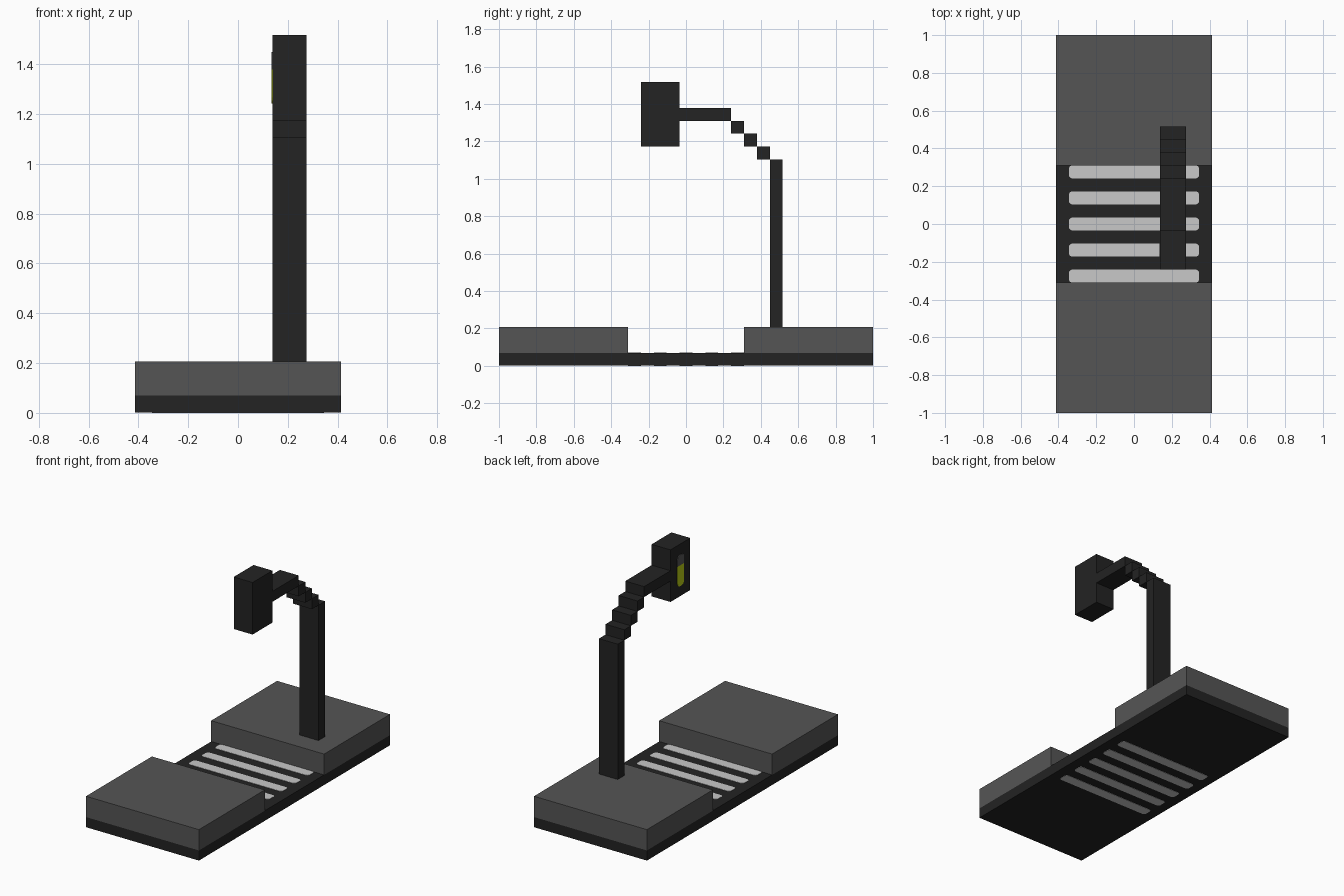
import bpy, bmesh, math
from mathutils import Matrix

if "Cube" in bpy.data.objects:
    bpy.data.objects.remove(bpy.data.objects["Cube"])

U = 2 / 29  # grid module of the blocky design


def mat(name, r, g, b):
    lin = lambda c: ((c / 255 + 0.055) / 1.055) ** 2.4
    m = bpy.data.materials.new(name)
    m.diffuse_color = (lin(r), lin(g), lin(b), 1)
    m.use_nodes = True
    m.node_tree.nodes["Principled BSDF"].inputs["Base Color"].default_value = m.diffuse_color
    return m


black = mat("black", 35, 35, 35)
grey = mat("pavement grey", 85, 85, 85)
white = mat("stripe white", 200, 200, 200)
lime = mat("lamp lime", 185, 203, 22)


def finish(name, bm, *mats):
    bmesh.ops.recalc_face_normals(bm, faces=bm.faces)
    me = bpy.data.meshes.new(name)
    bm.to_mesh(me)
    bm.free()
    for m in mats:
        me.materials.append(m)
    ob = bpy.data.objects.new(name, me)
    bpy.context.collection.objects.link(ob)
    return ob


def box(name, x, y, z, m):
    """Box from (min, max) ranges."""
    bm = bmesh.new()
    size = [r[1] - r[0] for r in (x, y, z)]
    mid = [(r[0] + r[1]) / 2 for r in (x, y, z)]
    bmesh.ops.create_cube(bm, size=1, matrix=Matrix.Translation(mid) @ Matrix.Diagonal((*size, 1)))
    return finish(name, bm, m)


def rounded_plate(w, h, r, t):
    """Rounded rectangle in XY, extruded from z=0 to z=t."""
    bm = bmesh.new()
    pts = []
    for q, (sx, sy) in enumerate(((1, 1), (-1, 1), (-1, -1), (1, -1))):
        for k in range(4):
            a = math.radians(90 * q + 30 * k)
            pts.append((sx * (w / 2 - r) + r * math.cos(a), sy * (h / 2 - r) + r * math.sin(a), 0))
    f = bm.faces.new([bm.verts.new(p) for p in pts])
    ext = bmesh.ops.extrude_face_region(bm, geom=[f])
    bmesh.ops.translate(bm, vec=(0, 0, t), verts=[v for v in ext["geom"] if isinstance(v, bmesh.types.BMVert)])
    return bm


# Road slab and the two raised pavements
box("road_slab", (-6 * U, 6 * U), (-1, 1), (0.002, U), black)
box("front_pavement", (-6 * U, 6 * U), (-1, -4.5 * U), (U, 3 * U), grey)
box("back_pavement", (-6 * U, 6 * U), (4.5 * U, 1), (U, 3 * U), grey)

# Crossing stripes, running through the slab so they show underneath too
for i in range(5):
    bm = rounded_plate(10 * U, U, 0.018, U + 0.002)
    bmesh.ops.translate(bm, vec=(0, (2 * i - 4) * U, 0), verts=bm.verts)
    finish(f"crossing_stripe_{i + 1}", bm, white)

# Pole, stepped bend, arm and lamp housing
X = (2 * U, 4 * U)
box("pole", X, (6.5 * U, 7.5 * U), (3 * U, 16 * U), black)
for i in range(3):
    box(f"bend_step_{i + 1}", X, ((5.5 - i) * U, (6.5 - i) * U), ((16 + i) * U, (17 + i) * U), black)
box("arm", X, (-0.5 * U, 3.5 * U), (19 * U, 20 * U), black)
box("lamp_housing", X, (-3.5 * U, -0.5 * U), (17 * U, 22 * U), black)

# Lamp window on the left face: grey upper third, lime below
bm = rounded_plate(U, 3 * U, 0.026, 0.004)
bmesh.ops.bisect_plane(bm, geom=bm.verts[:] + bm.edges[:] + bm.faces[:],
                       plane_co=(0, 0.5 * U, 0), plane_no=(0, 1, 0))
for f in bm.faces:
    f.material_index = 0 if f.calc_center_median().y > 0.5 * U else 1
turn = Matrix(((0, 0, -1, 2 * U), (-1, 0, 0, -2 * U), (0, 1, 0, 19.5 * U), (0, 0, 0, 1)))
bmesh.ops.transform(bm, matrix=turn, verts=bm.verts)
finish("lamp_window", bm, grey, lime)
